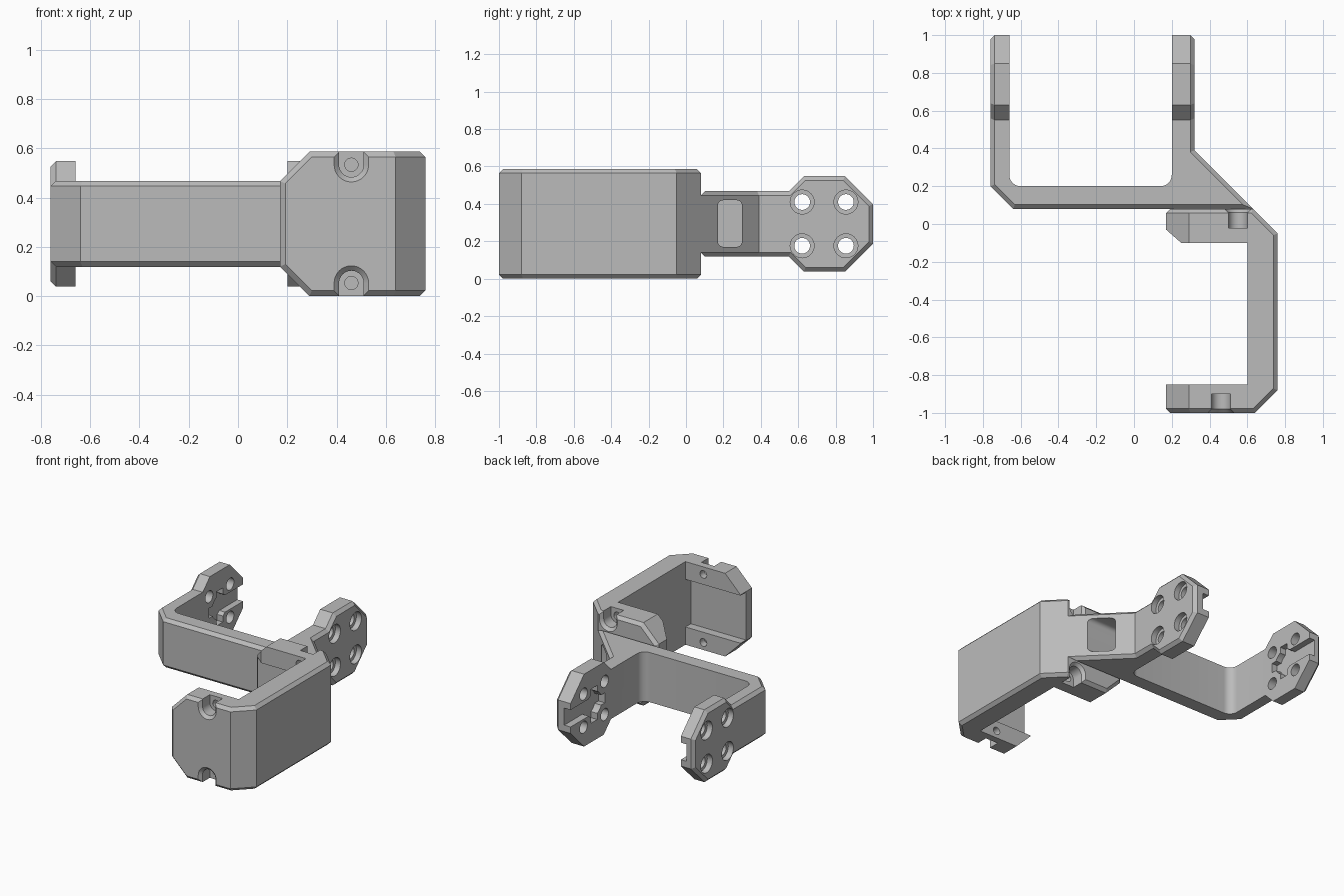
import bpy, bmesh, math
from mathutils import Vector

old = bpy.data.objects.get("Cube")
if old:
    bpy.data.objects.remove(old)

grey = bpy.data.materials.new("plain grey")
grey.use_nodes = True
grey.diffuse_color = (0.5, 0.5, 0.5, 1)
grey.node_tree.nodes["Principled BSDF"].inputs["Base Color"].default_value = (0.5, 0.5, 0.5, 1)

MID_Z = 0.293


def place(axis, u, v, w):
    """Put profile point (u, v) at depth w along an axis."""
    return {"x": (w, u, v), "y": (u, w, v), "z": (u, v, w)}[axis]


def loft(name, axis, rings):
    """Solid through a list of (depth, profile) rings."""
    bm = bmesh.new()
    loops = [[bm.verts.new(place(axis, u, v, w)) for u, v in ring] for w, ring in rings]
    bm.faces.new(loops[0])
    bm.faces.new(loops[-1])
    n = len(loops[0])
    for a, b in zip(loops, loops[1:]):
        for i in range(n):
            j = (i + 1) % n
            bm.faces.new((a[i], a[j], b[j], b[i]))
    bmesh.ops.recalc_face_normals(bm, faces=bm.faces)
    mesh = bpy.data.meshes.new(name)
    bm.to_mesh(mesh)
    bm.free()
    mesh.materials.append(grey)
    ob = bpy.data.objects.new(name, mesh)
    bpy.context.collection.objects.link(ob)
    return ob


def prism(name, axis, profile, lo, hi):
    return loft(name, axis, [(lo, profile), (hi, profile)])


def arc(cx, cy, r, a0, a1, n):
    return [(cx + r * math.cos(math.radians(a0 + (a1 - a0) * i / n)),
             cy + r * math.sin(math.radians(a0 + (a1 - a0) * i / n))) for i in range(n + 1)]


def circle(cx, cy, r, n=32):
    return arc(cx, cy, r, 0, 360, n)[:-1]


def rect(x0, y0, x1, y1):
    return [(x0, y0), (x1, y0), (x1, y1), (x0, y1)]


def combine(ob, other, operation="DIFFERENCE"):
    """Apply one boolean and remove its helper."""
    other.hide_render = True
    mod = ob.modifiers.new("cut", "BOOLEAN")
    mod.operation, mod.object, mod.solver = operation, other, "EXACT"
    graph = bpy.context.evaluated_depsgraph_get()
    mesh = bpy.data.meshes.new_from_object(ob.evaluated_get(graph))
    ob.modifiers.clear()
    ob.data = mesh
    bpy.data.objects.remove(other)


def chamfer(ob, is_outer, is_rim):
    """Chamfer edges where an outer wall meets a rim face."""
    bm = bmesh.new()
    bm.from_mesh(ob.data)
    bmesh.ops.remove_doubles(bm, verts=bm.verts, dist=1e-5)
    bmesh.ops.dissolve_limit(bm, angle_limit=0.01, verts=bm.verts, edges=bm.edges)
    bm.normal_update()
    edges = []
    for e in bm.edges:
        if len(e.link_faces) == 2:
            f, g = e.link_faces
            if any(is_outer(a.normal, a.calc_center_median()) and is_rim(b.normal)
                   for a, b in ((f, g), (g, f))):
                edges.append(e)
    bmesh.ops.bevel(bm, geom=edges, offset=0.022, segments=1, affect="EDGES", profile=0.5)
    bm.to_mesh(ob.data)
    bm.free()


# Rear U-shaped bracket: plan outline cut to the side outline
plan = [(-0.76, 1), (-0.76, 0.2), (-0.64, 0.08), (0.63, 0.08), (0.32, 0.39), (0.32, 1), (0.2, 1)]
plan += arc(0.14, 0.26, 0.06, 0, -90, 8) + arc(-0.60, 0.26, 0.06, 270, 180, 8) + [(-0.66, 1)]
fork = prism("rear_fork_bracket", "z", plan, -0.1, 0.7)
half = [(0, 0.175), (0.55, 0.175), (0.63, 0.255), (0.85, 0.255), (1, 0.105)]
side = [(y, MID_Z - h) for y, h in half] + [(y, MID_Z + h) for y, h in reversed(half)]
combine(fork, prism("side_outline", "x", side, -1, 1), "INTERSECT")
chamfer(fork,
        lambda n, c: abs(n.z) < 0.1 and n.y < 0.9 and (c.x < -0.68 or c.x > 0.29 or c.y < 0.09),
        lambda n: abs(n.z) > 0.1 or n.y > 0.9)

# Horn recess on the inner face of each arm, open at the arm end
HUB_Y = 0.738
for lo, hi in ((-0.705, -0.62), (0.16, 0.25)):
    for shape in (circle(HUB_Y, MID_Z, 0.085, 40),
                  rect(HUB_Y, MID_Z - 0.06, 1.1, MID_Z + 0.06),
                  rect(HUB_Y - 0.035, MID_Z - 0.12, HUB_Y + 0.035, MID_Z + 0.12),
                  rect(HUB_Y - 0.12, MID_Z - 0.035, HUB_Y, MID_Z + 0.035)):
        combine(fork, prism("horn_recess", "x", shape, lo, hi))

# Four counterbored holes through each arm
for y in (HUB_Y - 0.117, HUB_Y + 0.117):
    for z in (MID_Z - 0.117, MID_Z + 0.117):
        for face, step in ((-0.76, 1), (0.32, -1)):
            rings = [(face - 0.05 * step, 0.064), (face + 0.04 * step, 0.064),
                     (face + 0.041 * step, 0.042), (face + 0.2 * step, 0.042)]
            combine(fork, loft("arm_hole", "x", [(w, circle(y, z, r)) for w, r in rings]))

# Rounded window in the diagonal gusset
corners = [(0.27, 0.39, 0), (0.20, 0.39, 90), (0.20, 0.20, 180), (0.27, 0.20, 270)]
window = [p for y, z, a in corners for p in arc(y, z, 0.03, a, a + 90, 5)]
combine(fork, prism("window", "x", window, 0.27, 0.8))

# Front C-shaped bracket with clipped plate ends
plan = [(0.17, -1), (0.64, -1), (0.76, -0.88), (0.76, -0.05), (0.63, 0.08), (0.17, 0.08),
        (0.17, -0.03), (0.25, -0.1), (0.6, -0.1), (0.6, -0.85), (0.17, -0.85)]
clamp = prism("front_clamp_bracket", "z", plan, -0.1, 0.7)
front = [(0.17, 0.12), (0.29, 0), (0.9, 0), (0.9, 0.586), (0.29, 0.586), (0.17, 0.466)]
combine(clamp, prism("front_outline", "y", front, -2, 2), "INTERSECT")
chamfer(clamp,
        lambda n, c: abs(n.z) < 0.1 and n.x > -0.9 and (c.y < -0.93 or c.y > 0.07 or c.x > 0.65),
        lambda n: abs(n.z) > 0.1 or n.x < -0.9)

# Shallow channels leaving a lip above and below on both inner plate faces
for lo, hi in ((-0.91, -0.8), (-0.15, -0.04)):
    combine(clamp, prism("plate_channel", "y", rect(0.1, 0.125, 0.599, 0.461), lo, hi))


def u_slot(cx, cz, r, up):
    """Half-round slot that opens upward or downward."""
    pts = arc(0, 0, r, 180, 360, 16) + [(r, 0.3), (-r, 0.3)]
    return [(cx + x, cz + up * z) for x, z in pts]


# Screw notches through the lips, with flared mouths
for cx, face, step in ((0.46, -1, 1), (0.55, 0.08, -1)):
    for up in (-1, 1):
        cz = MID_Z + up * 0.24
        rings = [(face - 0.01 * step, 0.08), (face + 0.02 * step, 0.05), (face + 0.1 * step, 0.05)]
        combine(clamp, loft("screw_notch", "y", [(w, u_slot(cx, cz, r, up)) for w, r in rings]))
        ends = sorted((face + 0.06 * step, face + 0.25 * step))
        combine(clamp, prism("screw_hole", "y", circle(cx, cz, 0.027, 20), *ends))

# Smooth round parts, keep machined edges crisp
for ob in (fork, clamp):
    bpy.ops.object.select_all(action="DESELECT")
    ob.select_set(True)
    bpy.context.view_layer.objects.active = ob
    bpy.ops.object.shade_smooth_by_angle(angle=math.radians(25))
